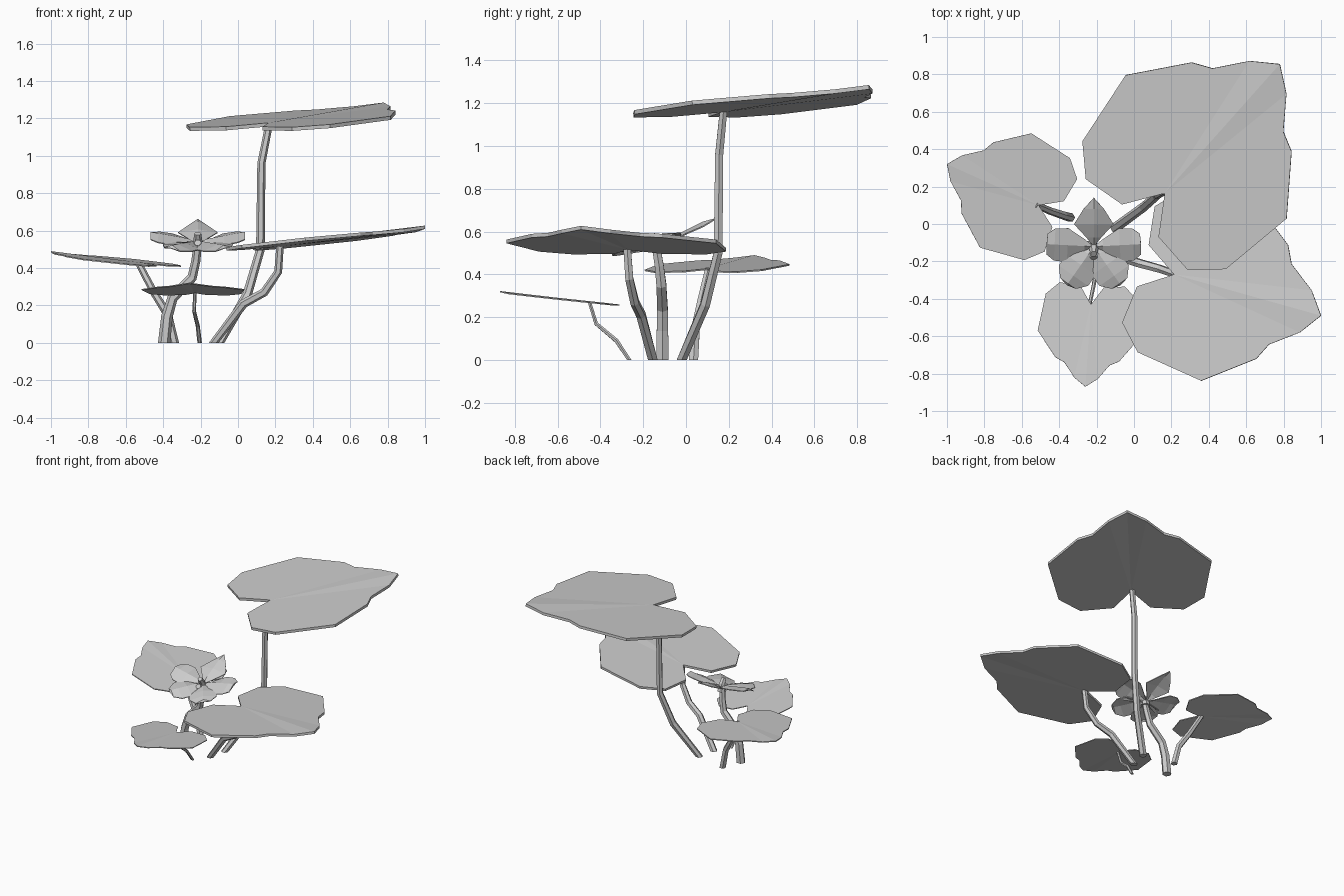
import bpy
from math import cos, sin, pi, radians, hypot
from mathutils import Vector

if "Cube" in bpy.data.objects:
    bpy.data.objects.remove(bpy.data.objects["Cube"])


def make(name, verts, faces, thickness=0.0):
    mesh = bpy.data.meshes.new(name)
    mesh.from_pydata(verts, [], faces)
    mesh.update()
    obj = bpy.data.objects.new(name, mesh)
    bpy.context.collection.objects.link(obj)
    if thickness:
        mod = obj.modifiers.new("thickness", 'SOLIDIFY')
        mod.thickness = thickness
        mod.offset = 0
    return obj


def stem(name, path, r0, r1, sides=6):
    """Faceted tube along a path, with a flat foot."""
    pts = [Vector(p) for p in path]
    n = len(pts)
    verts, faces = [], []
    for i, p in enumerate(pts):
        t = (pts[min(i + 1, n - 1)] - pts[max(i - 1, 0)]).normalized()
        if i == 0:
            t = Vector((0, 0, 1))
        a = Vector((0, 1, 0)).cross(t).normalized()
        b = t.cross(a)
        r = r0 + (r1 - r0) * i / (n - 1)
        for k in range(sides):
            w = 2 * pi * k / sides
            verts.append(p + a * r * cos(w) + b * r * sin(w))
    for i in range(n - 1):
        for k in range(sides):
            j = (k + 1) % sides
            faces.append((i * sides + k, i * sides + j,
                          (i + 1) * sides + j, (i + 1) * sides + k))
    faces.append(tuple(reversed(range(sides))))
    faces.append(tuple(range((n - 1) * sides, n * sides)))
    return make(name, verts, faces)


# Half outline of the heart-shaped leaf: (along axis, sideways), tip at 0.93
LEAF = [(-0.198, 0.131), (-0.226, 0.368), (-0.086, 0.517), (0.334, 0.58),
        (0.621, 0.36), (0.672, 0.255), (0.834, 0.133)]


def leaf(name, base, tip, rise=0.106, thickness=0.02):
    d = Vector((tip[0] - base[0], tip[1] - base[1]))
    s = d.length / 0.93
    d.normalize()

    def place(u, v, lift=0.0):
        u, v = u * s, v * s
        return (base[0] + d.x * u - d.y * v, base[1] + d.y * u + d.x * v,
                base[2] + rise * u + lift * s)

    n = len(LEAF)
    verts = [place(0, 0), place(0.93, 0, 0.01)]
    verts += [place(u, v) for u, v in LEAF] + [place(u, -v) for u, v in LEAF]
    left = list(range(2, 2 + n))
    right = list(range(2 + n, 2 + 2 * n))
    # two lobes and the two strips beside the midrib
    faces = [tuple(reversed([0] + left)), (0, 1, left[-1]),
             tuple([0] + right), (0, right[-1], 1)]
    return make(name, verts, faces, thickness * s)


# Four leaves with their stems
leaf("tall_leaf", (0.165, 0.165, 1.167), (0.78, 0.855))
stem("tall_leaf_stem", [(-0.10, -0.02, 0), (0.05, 0.09, 0.26), (0.12, 0.15, 0.50),
                        (0.125, 0.155, 0.96), (0.165, 0.175, 1.163)], 0.027, 0.02)
leaf("right_leaf", (0.215, -0.27, 0.523), (1.0, -0.49))
stem("right_leaf_stem", [(-0.13, -0.155, 0), (0.03, -0.21, 0.21), (0.14, -0.24, 0.27),
                         (0.215, -0.265, 0.38), (0.225, -0.275, 0.522)], 0.026, 0.02)
leaf("left_leaf", (-0.51, 0.10, 0.424), (-1.0, 0.32), thickness=0.012)
stem("left_leaf_stem", [(-0.34, 0.035, 0), (-0.375, 0.045, 0.15),
                        (-0.45, 0.07, 0.27), (-0.53, 0.105, 0.424)], 0.025, 0.018)
leaf("front_leaf", (-0.23, -0.43, 0.268), (-0.26, -0.87), thickness=0.012)
stem("front_leaf_stem", [(-0.205, -0.265, 0), (-0.215, -0.325, 0.09),
                         (-0.235, -0.42, 0.17), (-0.23, -0.45, 0.267)], 0.012, 0.009)

# Flower stalk
stem("flower_stem", [(-0.395, -0.11, 0), (-0.38, -0.11, 0.14), (-0.35, -0.11, 0.24),
                     (-0.245, -0.115, 0.35), (-0.225, -0.125, 0.44),
                     (-0.215, -0.14, 0.53)], 0.033, 0.022)

CX, CY, CZ = -0.215, -0.12, 0.53


def petal(name, half, angle, tip):
    """Creased petal on a tilted, slightly cupped flower surface."""
    a = radians(angle)

    def place(u, v, lift=0.0):
        x, y = u * cos(a) - v * sin(a), u * sin(a) + v * cos(a)
        return (CX + x, CY + y, CZ + 0.33 * y + 0.17 * hypot(x, y) + lift)

    n = len(half)
    verts = [place(0, 0)] + [place(u, 0, 0.014) for u, v in half] + [place(tip, 0)]
    verts += [place(u, v, -0.008) for u, v in half]
    verts += [place(u, -v, -0.008) for u, v in half]
    faces = []
    for side, flip in ((n + 2, True), (2 * n + 2, False)):
        edge = list(range(side, side + n))
        strip = [(0, edge[0], 1), (n, edge[-1], n + 1)]
        strip += [(i + 1, edge[i], edge[i + 1], i + 2) for i in range(n - 1)]
        faces += [tuple(reversed(f)) if flip else f for f in strip]
    return make(name, verts, faces, 0.006)


# Petals: pointed back petal, two broad sides, two rounded lower petals
petal("back_petal", [(0.05, 0.04), (0.12, 0.105), (0.20, 0.055)], 90, 0.26)
SIDE = [(0.05, 0.035), (0.14, 0.09), (0.21, 0.085), (0.25, 0.055)]
LOWER = [(0.05, 0.04), (0.12, 0.095), (0.19, 0.095), (0.24, 0.05)]
for label, mirror in (("right", False), ("left", True)):
    petal(label + "_side_petal", SIDE, 177 if mirror else 3, 0.25)
    petal(label + "_lower_petal", LOWER, 235 if mirror else -55, 0.25)

# Column and small lip at the flower centre
stem("flower_column", [(-0.215, -0.125, 0.50), (-0.215, -0.135, 0.55),
                       (-0.215, -0.16, 0.585)], 0.03, 0.018)
stem("flower_lip", [(-0.215, -0.14, 0.505), (-0.215, -0.18, 0.535)], 0.03, 0.02)
